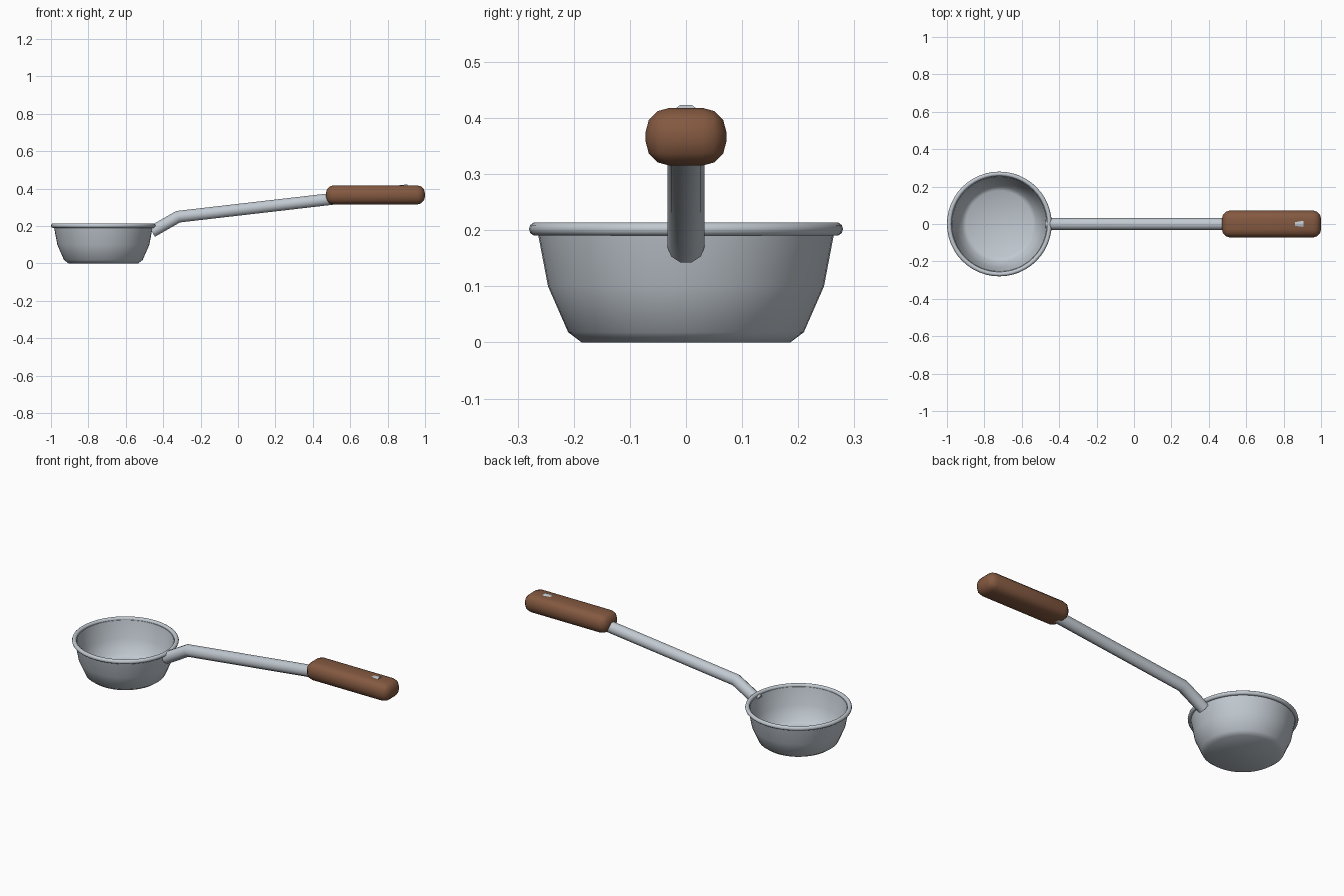
import bpy, bmesh, math
from mathutils import Vector

cube = bpy.data.objects.get("Cube")
if cube:
    bpy.data.objects.remove(cube, do_unlink=True)


def make_material(name, rgb, metallic=0.0):
    mat = bpy.data.materials.new(name)
    mat.use_nodes = True
    mat.diffuse_color = (*rgb, 1)
    shader = mat.node_tree.nodes["Principled BSDF"]
    shader.inputs["Base Color"].default_value = (*rgb, 1)
    shader.inputs["Roughness"].default_value = 0.5
    return mat


steel = make_material("brushed steel", (0.53, 0.58, 0.63))
wood = make_material("brown wood", (0.23, 0.10, 0.052))


def finish(name, bm, mat):
    """Turn a bmesh into a smooth shaded object."""
    bmesh.ops.recalc_face_normals(bm, faces=bm.faces)
    mesh = bpy.data.meshes.new(name)
    bm.to_mesh(mesh)
    bm.free()
    mesh.materials.append(mat)
    obj = bpy.data.objects.new(name, mesh)
    bpy.context.collection.objects.link(obj)
    bpy.ops.object.select_all(action='DESELECT')
    obj.select_set(True)
    bpy.context.view_layer.objects.active = obj
    bpy.ops.object.shade_smooth_by_angle(angle=math.radians(40))
    return obj


def lathe(name, profile, centre_x, mat, closed=False, steps=48):
    """Spin (radius, height) points around a vertical axis."""
    bm = bmesh.new()
    points = profile + profile[:1] if closed else profile
    verts = [bm.verts.new((centre_x + r, 0, z)) for r, z in points]
    edges = [bm.edges.new(pair) for pair in zip(verts, verts[1:])]
    bmesh.ops.spin(bm, geom=verts + edges, cent=(centre_x, 0, 0), axis=(0, 0, 1),
                   angle=math.tau, steps=steps)
    bmesh.ops.remove_doubles(bm, verts=bm.verts, dist=0.0001)
    return finish(name, bm, mat)


# Bowl: outer wall from the base up, then the inner wall down to the floor
BOWL_X = -0.72
lathe("bowl", [(0, 0), (0.186, 0), (0.21, 0.018), (0.246, 0.1), (0.265, 0.2),
               (0.254, 0.2), (0.234, 0.104), (0.2, 0.028), (0.178, 0.014), (0, 0.014)],
      BOWL_X, steel)

# Rolled rim
ring = [math.tau * i / 10 for i in range(10)]
lathe("rim", [(0.268 + 0.012 * math.cos(a), 0.202 + 0.012 * math.sin(a)) for a in ring],
      BOWL_X, steel, closed=True)

# Bent rod with a mitred joint, running on inside the grip
ROD_RADIUS = 0.033
path = [Vector(p) for p in ((-0.46, 0, 0.17), (-0.32, 0, 0.25), (0.91, 0, 0.392))]
first = (path[1] - path[0]).normalized()
second = (path[2] - path[1]).normalized()
joint = (first + second).normalized()
bm = bmesh.new()
loops = []
for point, along in zip(path, (first, joint, second)):
    up = Vector((-along.z, 0, along.x))
    stretch = 1 / joint.dot(first) if along is joint else 1
    loops.append([bm.verts.new(point + ROD_RADIUS * (Vector((0, math.cos(a), 0))
                                                     + up * stretch * math.sin(a)))
                  for a in ring])
for low, high in zip(loops, loops[1:]):
    for i in range(len(ring)):
        j = (i + 1) % len(ring)
        bm.faces.new((low[i], low[j], high[j], high[i]))
bm.faces.new(loops[0])
bm.faces.new(loops[-1])
finish("rod", bm, steel)

# Rounded wooden grip
bm = bmesh.new()
bmesh.ops.create_cube(bm, size=1)
bmesh.ops.scale(bm, vec=(0.53, 0.144, 0.103), verts=bm.verts)
bmesh.ops.translate(bm, vec=(0.735, 0, 0.3665), verts=bm.verts)
bmesh.ops.bevel(bm, geom=bm.edges[:], offset=0.043, segments=3, profile=0.5,
                affect='EDGES', clamp_overlap=True)
finish("grip", bm, wood)
